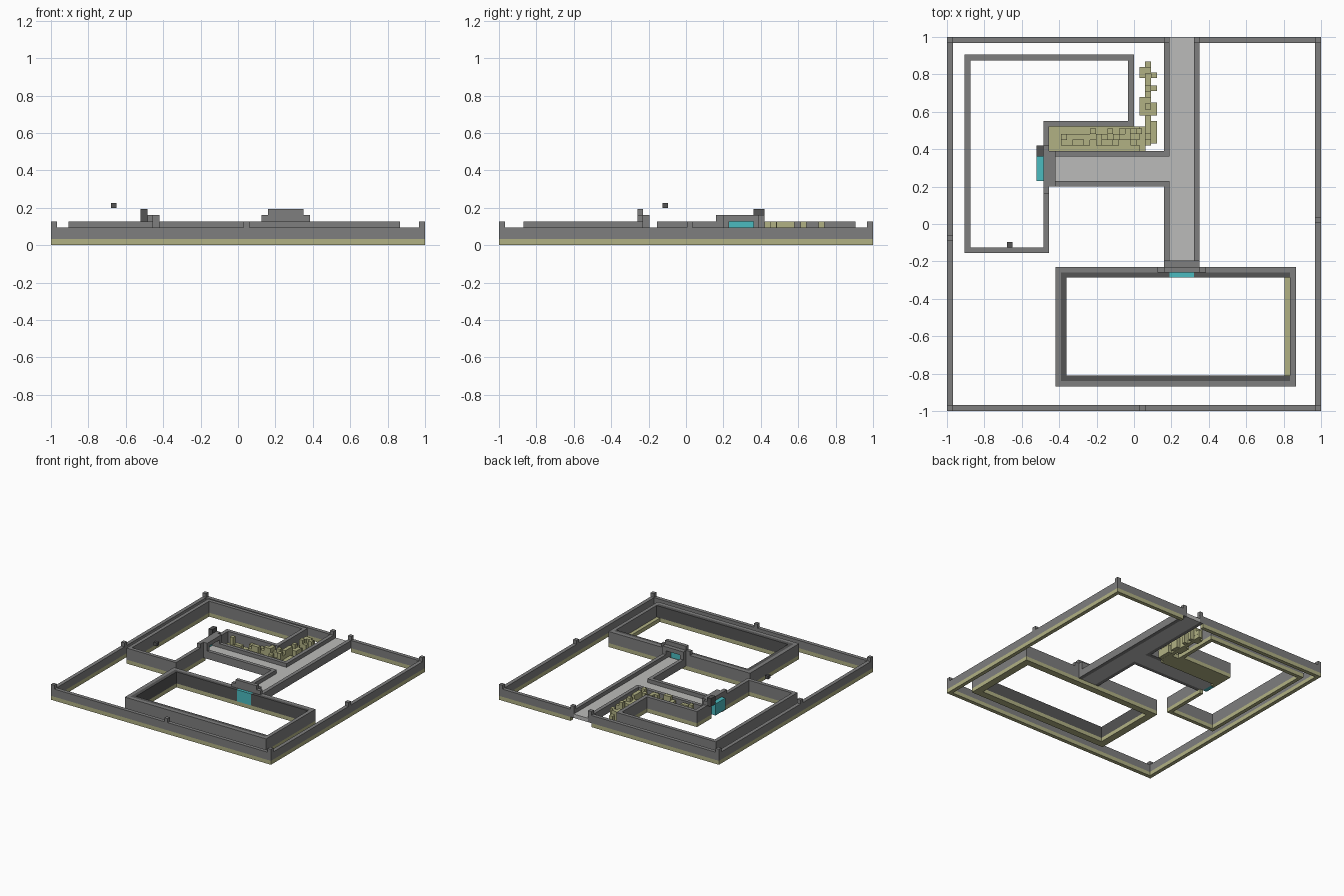
import bpy, bmesh, random
from mathutils import Matrix, Vector

cube = bpy.data.objects.get("Cube")
if cube:
    bpy.data.objects.remove(cube)
random.seed(4)


def material(name, rgb):
    m = bpy.data.materials.new(name)
    m.use_nodes = True
    m.diffuse_color = (*rgb, 1)
    m.node_tree.nodes["Principled BSDF"].inputs["Base Color"].default_value = (*rgb, 1)
    return m


GREY = material("stone grey", (0.21, 0.21, 0.21))
DARK = material("dark grey", (0.09, 0.09, 0.09))
LIGHT = material("pale floor", (0.50, 0.50, 0.49))
OLIVE = material("olive ground", (0.44, 0.44, 0.23))
TEAL = material("teal door", (0.07, 0.50, 0.53))


def boxes(name, mat, specs):
    """One object from boxes given as (x0, x1, y0, y1, z0, z1)."""
    bm = bmesh.new()
    for x0, x1, y0, y1, z0, z1 in specs:
        centre = Vector((x0 + x1, y0 + y1, z0 + z1)) / 2
        size = Matrix.Diagonal((x1 - x0, y1 - y0, z1 - z0, 1))
        bmesh.ops.create_cube(bm, size=1, matrix=Matrix.Translation(centre) @ size)
    me = bpy.data.meshes.new(name)
    bm.to_mesh(me)
    bm.free()
    me.materials.append(mat)
    ob = bpy.data.objects.new(name, me)
    bpy.context.collection.objects.link(ob)
    return ob


def raised(plan, z0, z1):
    return [(*p, z0, z1) for p in plan]


BASE, SLAB, LOW, HIGH = 0.032, 0.064, 0.095, 0.127
T = 0.031

# Outer enclosure, open at the back for the corridor
outer = [(-1, 1, -1, -1 + T), (-1, -1 + T, -1 + T, 1 - T), (1 - T, 1, -1 + T, 1 - T),
         (-1, 0.16, 1 - T, 1), (0.35, 1, 1 - T, 1)]
boxes("enclosure_base", OLIVE, raised(outer, 0, BASE))
boxes("enclosure_wall", GREY, raised(outer, BASE, LOW))

# Short posts on the enclosure
posts = [(x, y) for x in (-1, 1 - T) for y in (-1, 1 - T)]
posts += [(0.03, -1), (-1, -0.09), (1 - T, 0.005), (0.16, 1 - T), (0.32, 1 - T)]
boxes("enclosure_posts", GREY, [(x, x + T, y, y + T, LOW, HIGH) for x, y in posts])

# L-shaped room at the back
room = [(-0.905, -0.875, -0.155, 0.905), (-0.875, 0, 0.875, 0.905),
        (-0.031, 0, 0.55, 0.875), (-0.485, 0, 0.52, 0.55),
        (-0.485, -0.455, 0.36, 0.52), (-0.485, -0.455, -0.125, 0.23),
        (-0.875, -0.455, -0.155, -0.125)]
boxes("back_room_base", OLIVE, raised(room, 0, BASE))
boxes("back_room_wall", GREY, raised(room, BASE, HIGH))

# Rectangular room at the front, with an opening in its back wall
front_base = [(-0.42, 0.865, -0.87, -0.81), (-0.42, 0.865, -0.285, -0.23),
              (-0.42, -0.36, -0.81, -0.285), (0.805, 0.865, -0.81, -0.285)]
front_wall = [(-0.42, 0.865, -0.87, -0.84), (-0.42, -0.39, -0.84, -0.23),
              (0.835, 0.865, -0.84, -0.23), (-0.39, 0.19, -0.26, -0.23),
              (0.32, 0.835, -0.26, -0.23)]
lining = [(-0.39, 0.835, -0.84, -0.81), (-0.39, -0.36, -0.81, -0.285),
          (-0.39, 0.19, -0.285, -0.26), (0.32, 0.835, -0.285, -0.26)]
boxes("front_room_base", OLIVE, raised(front_base, 0, BASE))
boxes("front_room_wall", GREY, raised(front_wall, BASE, HIGH))
boxes("front_room_lining", DARK, raised(lining, BASE, HIGH))

# Corridors joining both rooms to the back opening
boxes("corridor_floor", LIGHT, raised([(0.19, 0.32, -0.23, 1), (-0.485, 0.19, 0.23, 0.36)],
                                      BASE, SLAB))
corridor = [(0.32, 0.35, -0.23, 1), (0.16, 0.19, -0.23, 0.23), (0.16, 0.19, 0.36, 1),
            (-0.455, 0.16, 0.36, 0.39), (-0.455, 0.16, 0.20, 0.23)]
boxes("corridor_wall", GREY, raised(corridor, BASE, LOW))

# Doors and the stepped frames above them
boxes("front_door", TEAL, [(0.19, 0.32, -0.285, -0.26, BASE, HIGH)])
boxes("front_door_frame", GREY, [
    (0.125, 0.385, -0.26, -0.23, HIGH, 0.16), (0.16, 0.35, -0.26, -0.23, 0.16, 0.193),
    (0.16, 0.35, -0.23, -0.195, HIGH, 0.16),
    (0.16, 0.19, -0.23, -0.195, LOW, HIGH), (0.32, 0.35, -0.23, -0.195, LOW, HIGH)])
boxes("back_door", TEAL, [(-0.52, -0.485, 0.23, 0.36, BASE, HIGH)])
boxes("back_door_frame", GREY, [
    (-0.485, -0.455, 0.16, 0.42, HIGH, 0.16), (-0.455, -0.42, 0.20, 0.39, HIGH, 0.16),
    (-0.455, -0.42, 0.20, 0.23, LOW, HIGH), (-0.455, -0.42, 0.36, 0.39, LOW, HIGH)])
boxes("back_door_block", DARK, [(-0.52, -0.485, 0.36, 0.42, HIGH, 0.193)])

# Small floating block in the back room
boxes("floating_block", DARK, [(-0.68, -0.65, -0.125, -0.095, 0.198, 0.225)])

# Planted bed: flat ground with upright clumps
boxes("bed_ground", OLIVE, [(-0.455, 0.06, 0.39, 0.52, 0, BASE), (0.06, 0.09, 0.42, 0.87, 0, BASE)])
clumps = []
for i in range(14):
    x = -0.39 + T * i
    for y in random.sample((0.42, 0.45, 0.48), 2):
        clumps.append((x, x + T, y, y + T, BASE, random.choice((SLAB, SLAB, LOW, HIGH))))
for i in range(14):
    y = 0.42 + 0.032 * i
    clumps.append((0.06, 0.091, y, y + 0.032, BASE, random.choice((SLAB, LOW, HIGH))))
side = [(0.03, 0.78, 0.84), (0.03, 0.58, 0.68), (0.03, 0.39, 0.52),
        (0.091, 0.78, 0.81), (0.091, 0.71, 0.74), (0.091, 0.58, 0.65), (0.091, 0.43, 0.55)]
for x, y0, y1 in side:
    clumps.append((x, x + T, y0, y1, 0, random.choice((SLAB, LOW))))
boxes("bed_clumps", OLIVE, clumps)
